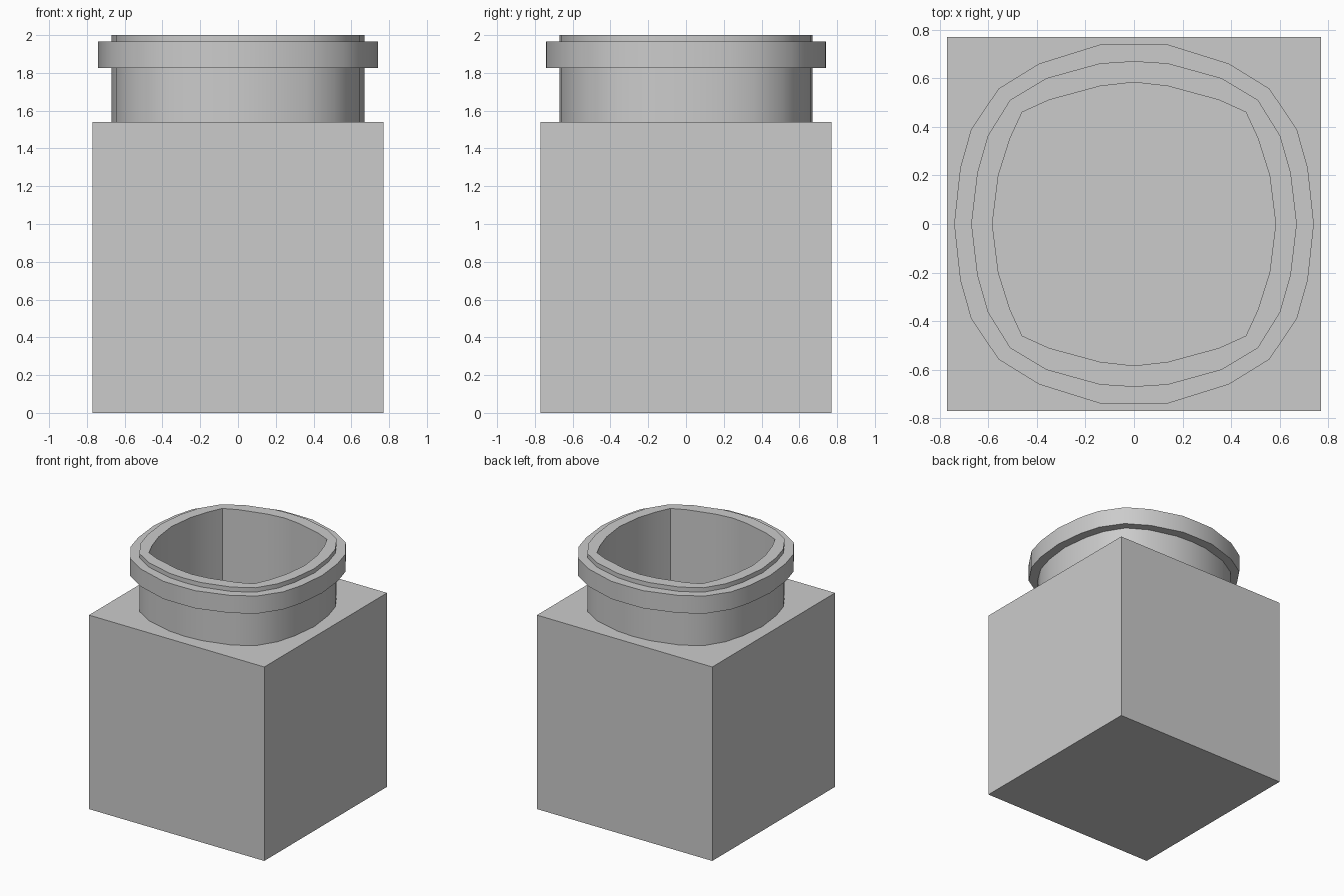
import bpy, bmesh, math

if "Cube" in bpy.data.objects:
    bpy.data.objects.remove(bpy.data.objects["Cube"])

def full_ring(quadrant):
    """Mirror a quarter outline (from +y round to +x) into a closed loop."""
    right = quadrant + [(x, -y) for x, y in reversed(quadrant[:-1])]
    return right + [(-x, y) for x, y in reversed(right[1:-1])]

# Cross-section outlines, all with the same number of points
collar = full_ring([(0, .74), (.14, .738), (.39, .66), (.557, .557), (.67, .39), (.715, .23), (.74, 0)])
neck = full_ring([(0, .67), (.14, .661), (.36, .6), (.51, .51), (.602, .362), (.645, .21), (.67, 0)])
inner = full_ring([(0, .583), (.14, .567), (.35, .51), (.46, .46), (.51, .352), (.558, .2), (.583, 0)])
# Square outline: the neck points pushed out onto the cube walls
square = [(x * .77 / max(abs(x), abs(y)), y * .77 / max(abs(x), abs(y))) for x, y in neck]

# Loft from the base, up the outside, over the rim and down to the inner floor
sections = [(square, 0), (square, 1.54), (neck, 1.54), (neck, 1.825),
            (collar, 1.825), (collar, 1.965), (neck, 1.965), (neck, 2.0),
            (inner, 2.0), (inner, .1)]

bm = bmesh.new()
rings = [[bm.verts.new((x, y, z)) for x, y in outline] for outline, z in sections]
n = len(neck)
for a, b in zip(rings, rings[1:]):
    for i in range(n):
        j = (i + 1) % n
        bm.faces.new((a[i], a[j], b[j], b[i]))
bm.faces.new(rings[0])       # underside
bm.faces.new(rings[-1])      # inner floor
bmesh.ops.recalc_face_normals(bm, faces=bm.faces)

mesh = bpy.data.meshes.new("square_jar")
bm.to_mesh(mesh)
bm.free()
jar = bpy.data.objects.new("square_jar", mesh)
bpy.context.collection.objects.link(jar)
bpy.context.view_layer.objects.active = jar
jar.select_set(True)
bpy.ops.object.shade_smooth_by_angle(angle=math.radians(32))
